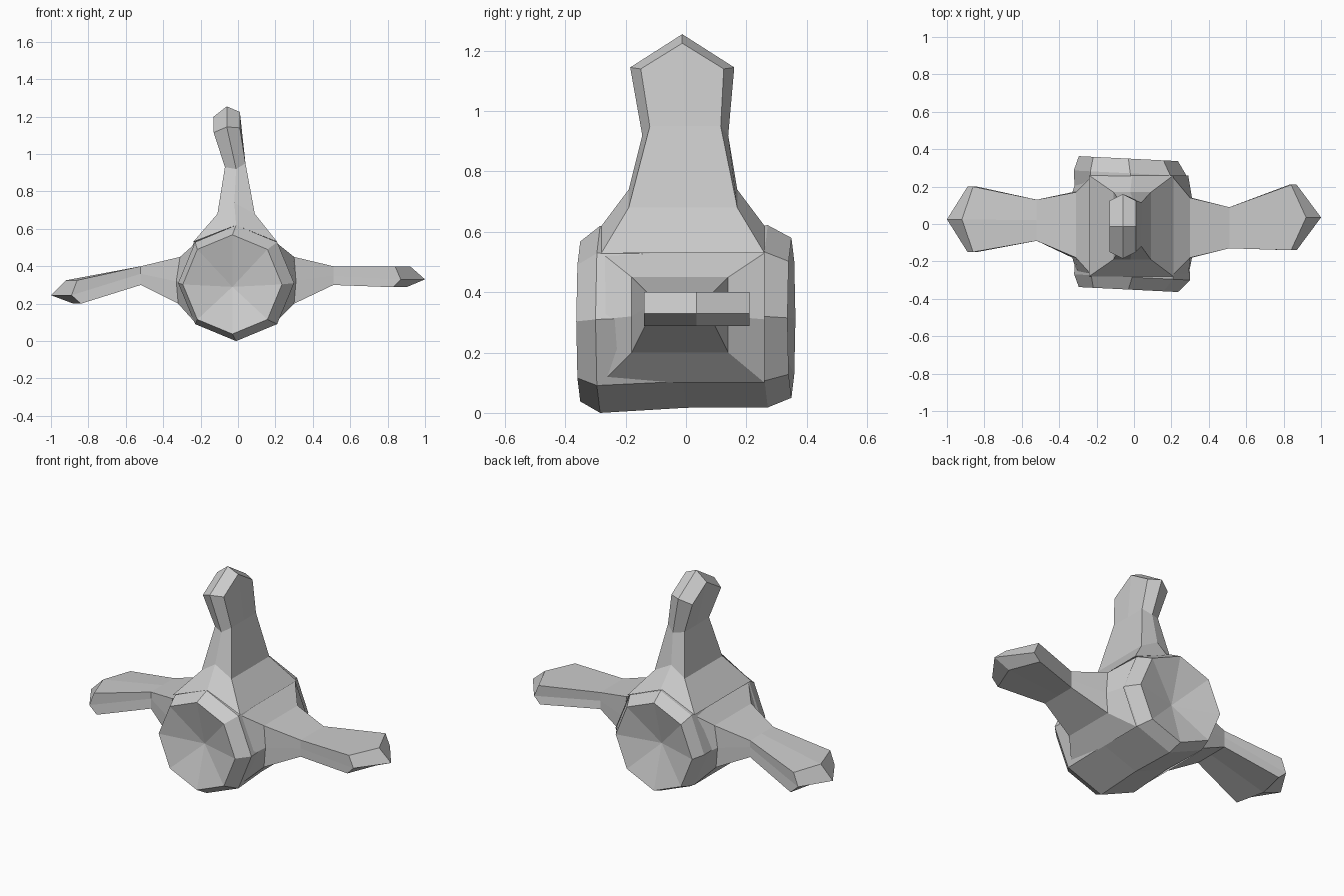
import bpy, bmesh
from math import sin, cos, pi

if "Cube" in bpy.data.objects:
    bpy.data.objects.remove(bpy.data.objects["Cube"])


def finish(name, bm):
    bmesh.ops.recalc_face_normals(bm, faces=bm.faces)
    mesh = bpy.data.meshes.new(name)
    bm.to_mesh(mesh)
    bm.free()
    obj = bpy.data.objects.new(name, mesh)
    bpy.context.collection.objects.link(obj)
    return obj


def bridge(bm, a, b):
    n = len(a)
    for i in range(n):
        bm.faces.new((a[i], a[(i + 1) % n], b[(i + 1) % n], b[i]))


# Octagonal barrel body: rings of (y, centre x, centre z, radius), dished ends
def barrel(name, rings, dishes):
    bm = bmesh.new()
    loops = []
    for y, cx, cz, r in rings:
        loop = []
        for i in range(8):
            x, z = cx + r * sin(i * pi / 4), cz + r * cos(i * pi / 4)
            loop.append(bm.verts.new((x, y - 0.05 * x, z)))
        loops.append(loop)
    for a, b in zip(loops, loops[1:]):
        bridge(bm, a, b)
    for loop, co in ((loops[0], dishes[0]), (loops[-1], dishes[1])):
        c = bm.verts.new(co)
        for i in range(8):
            bm.faces.new((loop[i], loop[(i + 1) % 8], c))
    return finish(name, bm)


# Paddle: each station is (y0, y1, inset, top, mid, bottom),
# each layer is (reach at the edges, reach at the centre, height)
def paddle(name, stations, place):
    bm = bmesh.new()
    loops = []
    for y0, y1, inset, top, mid, bot in stations:
        yc = (y0 + y1) / 2
        pts = [(top[0], y0 + inset, top[2]), (top[1], yc, top[2]),
               (top[0], y1 - inset, top[2]), (mid[0], y1, mid[2]),
               (bot[0], y1 - inset, bot[2]), (bot[1], yc, bot[2]),
               (bot[0], y0 + inset, bot[2]), (mid[0], y0, mid[2])]
        loops.append([bm.verts.new(place(*p)) for p in pts])
    for a, b in zip(loops, loops[1:]):
        bridge(bm, a, b)
    # pointed end
    v = loops[-1]
    tip = bm.verts.new(place(mid[1], yc, mid[2]))
    for i in (1, 3, 5, 7):
        bm.faces.new((v[i], v[(i + 1) % 8], v[(i + 2) % 8], tip))
    bm.faces.new(loops[0])
    return finish(name, bm)


barrel("body",
       [(-0.352, -0.03, 0.303, 0.265), (-0.285, -0.01, 0.31, 0.31),
        (0, -0.01, 0.315, 0.298), (0.27, -0.02, 0.32, 0.302),
        (0.348, -0.03, 0.315, 0.265)],
       [(-0.03, -0.275, 0.29), (-0.03, 0.275, 0.31)])

paddle("right_arm", [
    (-0.28, 0.26, 0, (.20, .20, .53), (.29, .29, .31), (.20, .20, .10)),
    (-0.18, 0.14, 0, (.30, .30, .45), (.31, .31, .32), (.30, .30, .20)),
    (-0.13, 0.09, 0, (.51, .51, .40), (.51, .51, .35), (.51, .51, .30)),
    (-0.14, 0.21, 0, (.84, .92, .40), (.87, 1.0, .33), (.83, .90, .288)),
], lambda u, y, t: (u, y, t))

paddle("left_arm", [
    (-0.28, 0.26, 0, (.22, .22, .53), (.30, .30, .31), (.23, .23, .10)),
    (-0.18, 0.17, 0, (.31, .31, .45), (.33, .33, .32), (.32, .32, .20)),
    (-0.09, 0.13, 0, (.52, .52, .40), (.52, .52, .36), (.52, .52, .30)),
    (-0.15, 0.20, 0, (.86, .92, .325), (.89, 1.0, .245), (.84, .88, .20)),
], lambda u, y, t: (-u, y, t))

paddle("top_arm", [
    (-0.28, 0.26, 0, (.53, .53, .21), (.62, .62, -.01), (.53, .53, -.24)),
    (-0.19, 0.17, 0, (.68, .68, .09), (.74, .74, -.02), (.68, .68, -.11)),
    (-0.145, 0.14, .025, (.95, .95, .04), (.92, .92, -.01), (.93, .93, -.07)),
    (-0.185, 0.16, .035, (1.14, 1.225, .01), (1.145, 1.255, -.06),
     (1.115, 1.2, -.13)),
], lambda u, y, t: (t, y, u))
